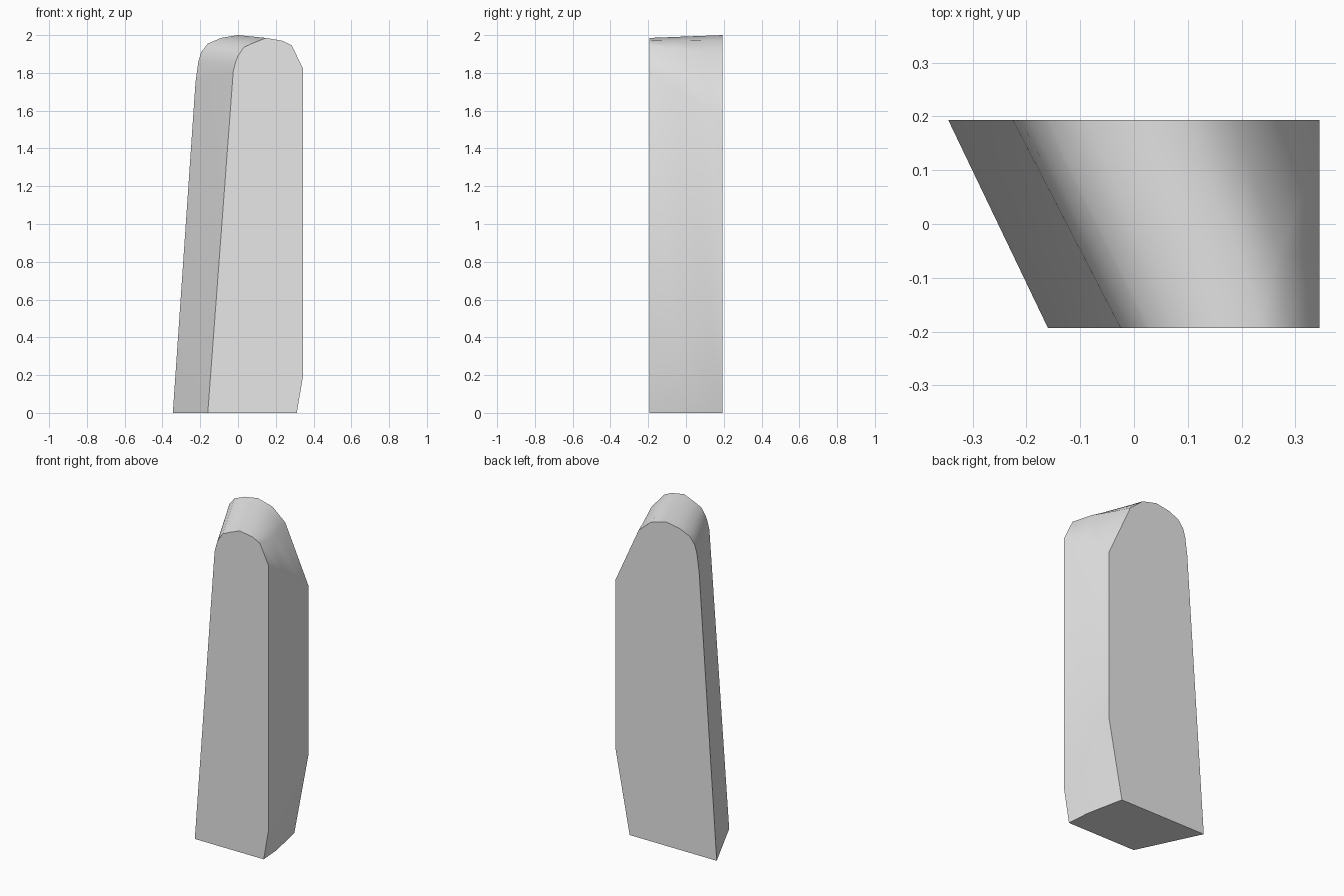
import bpy
import bmesh
import math

cube = bpy.data.objects.get("Cube")
if cube:
    bpy.data.objects.remove(cube, do_unlink=True)

# Outlines (x, z), from the bottom left corner over the rounded top
FRONT = [(-.16, 0), (-.025, 1.81), (-.012, 1.86), (0, 1.89), (.03, 1.935), (.08, 1.958),
         (.147, 1.985), (.235, 1.97), (.285, 1.945), (.345, 1.82), (.345, .2), (.311, 0)]
BACK = [(-.345, 0), (-.225, 1.75), (-.21, 1.86), (-.195, 1.91), (-.16, 1.955), (-.09, 1.985),
        (0, 2), (.1, 1.975), (.188, 1.9), (.345, 1.555), (.345, .5), (.25, 0)]
HALF_DEPTH = .193


def blend(t, bulge):
    """Outline between front and back; bulge pushes chosen points outwards."""
    return [(a[0] + (b[0] - a[0]) * t + bulge.get(i, 0), a[1] + (b[1] - a[1]) * t)
            for i, (a, b) in enumerate(zip(FRONT, BACK))]


def make_material(name, color):
    mat = bpy.data.materials.new(name)
    mat.use_nodes = True
    mat.diffuse_color = color
    mat.node_tree.nodes["Principled BSDF"].inputs["Base Color"].default_value = color
    return mat


def loft(name, sections, mat):
    """Skin the (y, outline) sections and cap both ends."""
    bm = bmesh.new()
    rings = [[bm.verts.new((x, y, z)) for x, z in outline] for y, outline in sections]
    count = len(rings[0])
    for near, far in zip(rings, rings[1:]):
        for i in range(count):
            j = (i + 1) % count
            bm.faces.new((near[i], near[j], far[j], far[i]))
    bm.faces.new(rings[0])
    bm.faces.new(rings[-1][::-1])
    bmesh.ops.recalc_face_normals(bm, faces=bm.faces)
    mesh = bpy.data.meshes.new(name)
    bm.to_mesh(mesh)
    bm.free()
    mesh.materials.append(mat)
    obj = bpy.data.objects.new(name, mesh)
    bpy.context.collection.objects.link(obj)
    return obj


# Slanted slab with a rounded top and slightly bowed right side
sections = [(-HALF_DEPTH, FRONT)]
for t, bulge in ((.37, {7: .01, 8: .022, 11: .012}), (.82, {8: .004, 11: .004})):
    sections.append((HALF_DEPTH * (2 * t - 1), blend(t, bulge)))
sections.append((HALF_DEPTH, BACK))

slab = loft("slanted_slab", sections, make_material("light grey", (.8, .8, .8, 1)))
bpy.ops.object.select_all(action="DESELECT")
slab.select_set(True)
bpy.context.view_layer.objects.active = slab
bpy.ops.object.shade_smooth_by_angle(angle=math.radians(45))
